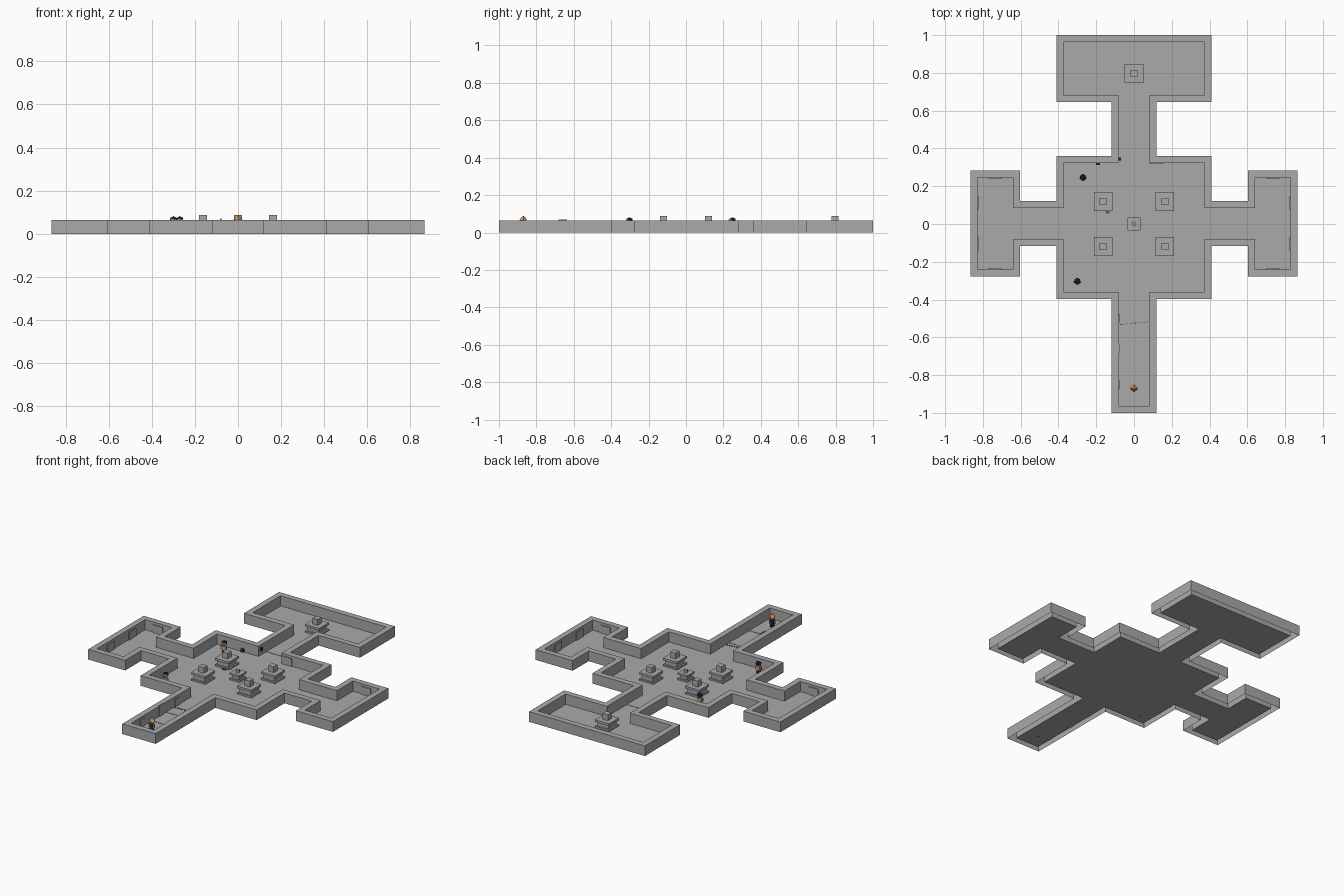
import bpy, bmesh, math
from mathutils import Vector, Matrix

if "Cube" in bpy.data.objects:
    bpy.data.objects.remove(bpy.data.objects["Cube"])

def mat(name, rgb):
    m = bpy.data.materials.new(name)
    m.diffuse_color = (*rgb, 1)
    m.use_nodes = True
    m.node_tree.nodes["Principled BSDF"].inputs["Base Color"].default_value = m.diffuse_color
    return m

STONE = mat("stone grey", (0.4, 0.4, 0.4))
SKIN = mat("tan skin", (0.62, 0.33, 0.14))
NAVY = mat("dark navy", (0.015, 0.025, 0.07))
DARK = mat("charcoal", (0.03, 0.03, 0.035))
BROWN = mat("leather brown", (0.2, 0.09, 0.035))

def finish(name, bm, m):
    me = bpy.data.meshes.new(name)
    bm.to_mesh(me)
    bm.free()
    me.materials.append(m)
    ob = bpy.data.objects.new(name, me)
    bpy.context.collection.objects.link(ob)
    return ob

def add_box(bm, c, size, rot=0):
    M = Matrix.Translation(c) @ Matrix.Rotation(rot, 4, 'Z') @ Matrix.Diagonal((*size, 1))
    bmesh.ops.create_cube(bm, size=1, matrix=M)

def box(name, c, size, m=STONE, rot=0):
    bm = bmesh.new()
    add_box(bm, c, size, rot)
    return finish(name, bm, m)

def ball(name, c, r, m, squash=1.0):
    bm = bmesh.new()
    bmesh.ops.create_icosphere(bm, subdivisions=1, radius=r,
        matrix=Matrix.Translation(c) @ Matrix.Diagonal((1, 1, squash, 1)))
    return finish(name, bm, m)

# Floor plan: right half of the outline, then mirrored
H, T = 0.065, 0.037
half = [(.118, -1), (.118, -.398), (.41, -.398), (.41, -.116), (.603, -.116),
        (.603, -.277), (.865, -.277), (.865, .283), (.603, .283), (.603, .122),
        (.41, .122), (.41, .36), (.118, .36), (.118, .645), (.41, .645), (.41, 1)]
outer = [Vector(p) for p in half] + [Vector((-x, y)) for x, y in reversed(half)]
n = len(outer)

def normal(a, b):
    d = (b - a).normalized()
    return Vector((d.y, -d.x))

inner = [outer[i] - T * (normal(outer[i - 1], outer[i]) + normal(outer[i], outer[(i + 1) % n]))
         for i in range(n)]

# Walls: hollow shell, open underneath
bm = bmesh.new()
rings = [[bm.verts.new((p.x, p.y, z)) for p in ring]
         for ring, z in ((outer, 0), (outer, H), (inner, H), (inner, 0))]
for a, b in zip(rings, rings[1:]):
    for i in range(n):
        j = (i + 1) % n
        bm.faces.new((a[i], a[j], b[j], b[i]))
finish("walls", bm, STONE)

# Floor
bm = bmesh.new()
bm.faces.new([bm.verts.new((p.x, p.y, 0)) for p in inner])
finish("floor", bm, STONE)

# Altars: plinth, overhanging slab and a block on top
def altar(name, x, y):
    bm = bmesh.new()
    add_box(bm, (x, y, .005), (.1, .1, .01))
    add_box(bm, (x, y, .024), (.08, .08, .03))
    add_box(bm, (x, y, .044), (.1, .1, .014))
    add_box(bm, (x, y, .0695), (.037, .037, .037))
    finish(name, bm, STONE)

for sx in (-1, 1):
    for sy in (-1, 1):
        altar("hall_altar", sx * .163, sy * .12)
altar("north_altar", 0, .797)

# Central pedestal with a small turned relic
bm = bmesh.new()
add_box(bm, (0, 0, .005), (.07, .07, .01))
add_box(bm, (0, 0, .02), (.05, .05, .024))
add_box(bm, (0, 0, .038), (.07, .07, .012))
finish("central_pedestal", bm, STONE)
box("relic", (0, 0, .051), (.018, .022, .016), STONE, .4)

# Low floor strips in the corridors
box("north_floor_plate", (0, .442, .001), (.16, .084, .002))
box("south_floor_plate", (0, -.58, .001), (.16, .062, .002))
box("south_floor_strip", (0, -.754, .001), (.16, .004, .002))

# Trip line of little studs
bm = bmesh.new()
for i in range(10):
    add_box(bm, (-.07 + i * .0155, -.532 + i * .0016, .002), (.008, .003, .004))
finish("trip_line", bm, DARK)

# Wall panels in side rooms, hall and south corridor
for s in (-1, 1):
    for y in (.243, -.237):
        box("side_room_panel", (s * .735, y, .025), (.068, .006, .05))
    for y in (.112, -.105):
        box("end_wall_panel", (s * .825, y, .025), (.006, .07, .05))
box("hall_panel", (.12, .321, .025), (.07, .006, .05))
for y, h in ((-.5, .05), (-.66, .07), (-.85, .05)):
    box("corridor_panel", (-.08, y, h / 2), (.006, .045, h))

# Lever and loose scraps near the north doorway
box("lever", (-.076, .345, .04), (.014, .016, .02), DARK)
box("wall_scrap", (-.19, .317, .012), (.02, .01, .02), DARK)
box("floor_scrap", (-.14, .062, .003), (.022, .012, .006), BROWN)

# Small figures: legs, torso, arms, head and hair
def figure(x, y, hair, shirt):
    for s in (-1, 1):
        box("figure_leg", (x + s * .007, y, .011), (.01, .012, .022), NAVY)
        box("figure_arm", (x + s * .016, y - .003, .036), (.007, .01, .022), SKIN)
    box("figure_torso", (x, y, .034), (.025, .015, .026), shirt)
    ball("figure_head", (x, y - .002, .061), .017, SKIN)
    if hair:
        ball("figure_hair", (x, y + .003, .067), .0185, NAVY, .8)
    else:
        bm = bmesh.new()
        bmesh.ops.create_cone(bm, segments=4, cap_ends=True, radius1=.022, radius2=.004,
            depth=.022, matrix=Matrix.Translation((x, y, .077)))
        finish("figure_hat", bm, SKIN)

figure(0, -.87, False, NAVY)
figure(-.30, -.305, True, SKIN)
figure(-.27, .245, True, SKIN)
